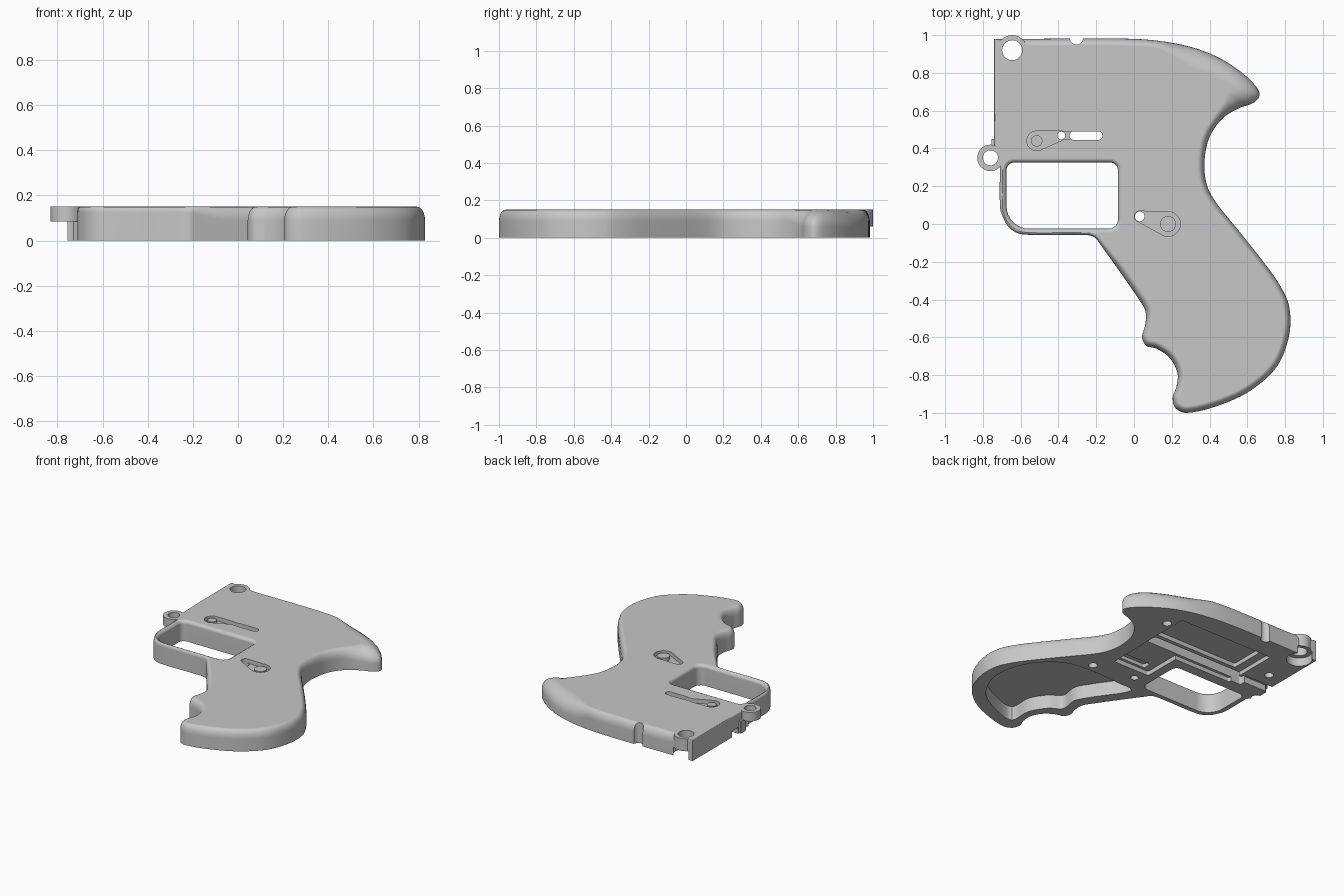
import bpy
import bmesh
import math
from mathutils import Vector
from mathutils.geometry import convex_hull_2d

default_cube = bpy.data.objects.get("Cube")
if default_cube:
    bpy.data.objects.remove(default_cube, do_unlink=True)

HEIGHT = .15
BELOW, ABOVE = -.1, .3

# One plain grey for the whole moulding
grey = bpy.data.materials.new("plain grey")
grey.use_nodes = True
colour = (.57, .57, .57, 1)
grey.diffuse_color = colour
grey.node_tree.nodes["Principled BSDF"].inputs["Base Color"].default_value = colour


def ramp(value, start, end):
    """Smooth step from zero to one."""
    t = max(0, min(1, (value - start) / (end - start)))
    return t * t * (3 - 2 * t)


def smooth(points, closed=False, steps=6):
    """Dense smooth path through a few points."""
    pts = [Vector(p) for p in points]
    count = len(pts)

    def tangent(i):
        if closed:
            before, after = pts[i - 1], pts[(i + 1) % count]
        else:
            before, after = pts[max(i - 1, 0)], pts[min(i + 1, count - 1)]
        here = pts[i]
        return (after - before) / ((after - here).length + (here - before).length)

    path = []
    for i in range(count if closed else count - 1):
        j = (i + 1) % count
        a, b = pts[i], pts[j]
        length = (b - a).length
        ta, tb = tangent(i) * length, tangent(j) * length
        for s in range(steps):
            t = s / steps
            blend = t * t * (3 - 2 * t)
            path.append(a.lerp(b, blend) + ta * (t * (1 - t) ** 2) - tb * (t * t * (1 - t)))
    if not closed:
        path.append(pts[-1])
    return path


def hull(circles, sides=32):
    """Outline wrapped tightly around a few circles given as x, y, radius."""
    points = []
    for x, y, radius in circles:
        for k in range(sides):
            angle = math.tau * k / sides
            points.append(Vector((x + radius * math.cos(angle), y + radius * math.sin(angle))))
    return [points[i] for i in convex_hull_2d(points)]


def rectangle(left, right, front, back, r=.015):
    """Outline of a rectangle with slightly rounded corners."""
    return hull([(x, y, r) for x in (left + r, right - r) for y in (front + r, back - r)])


def outward_normals(outline):
    area = sum(p.cross(outline[i - 1]) for i, p in enumerate(outline))
    turn = -1 if area > 0 else 1
    normals = []
    for i, _ in enumerate(outline):
        along = (outline[(i + 1) % len(outline)] - outline[i - 1]).normalized()
        normals.append(Vector((along.y, -along.x)) * turn)
    return normals


def loft(name, rings):
    """Closed solid through a stack of rings of 3D points."""
    bm = bmesh.new()
    layers = [[bm.verts.new(p) for p in ring] for ring in rings]
    count = len(layers[0])
    for low, high in zip(layers, layers[1:]):
        for i in range(count):
            j = (i + 1) % count
            bm.faces.new((low[i], low[j], high[j], high[i]))
    bm.faces.new(layers[0])
    bm.faces.new(layers[-1])
    bmesh.ops.recalc_face_normals(bm, faces=bm.faces)
    mesh = bpy.data.meshes.new(name)
    bm.to_mesh(mesh)
    bm.free()
    mesh.materials.append(grey)
    obj = bpy.data.objects.new(name, mesh)
    bpy.context.collection.objects.link(obj)
    return obj


def prism(name, outline, bottom, top):
    return loft(name, [[(p.x, p.y, z) for p in outline] for z in (bottom, top)])


def finish(obj):
    """Smooth shading that keeps the hard edges."""
    bpy.ops.object.select_all(action="DESELECT")
    obj.select_set(True)
    bpy.context.view_layer.objects.active = obj
    bpy.ops.object.shade_smooth_by_angle(angle=math.radians(32))
    weighted = obj.modifiers.new("Weighted normals", "WEIGHTED_NORMAL")
    weighted.keep_sharp = True


def rounding(p, n):
    """Inward shift and drop of the rounded upper edge at an outline point."""
    if p.y < .4:
        width = .014 + .022 * ramp(p.x, -.25, -.05)
    else:
        tail = .07 * ramp(p.x, .1, .35) * ramp(p.y, .7, .82)
        width = .004 + .034 * ramp(p.x, -.72, -.55) + tail
    tip = ramp(p.x, .42, .6) if p.y > .5 else 0
    shift = (-n * width).lerp((Vector((.45, .73)) - p) * .7, tip)
    drop = min(width * 1.7, .1)
    return shift, drop + (.09 - drop) * tip


# Housing outline: flat front end, guard, finger grooves, back strap, tail
outline = [Vector((-.74, .98)), Vector((-.74, .6)), Vector((-.74, .34))]
outline += smooth([
    (-.71, .3), (-.71, .1), (-.7, .05), (-.66, -.02), (-.59, -.055),
    (-.26, -.058), (-.21, -.07), (-.17, -.12), (.02, -.39), (.06, -.46),
    (.06, -.53), (.043, -.6), (.065, -.645), (.12, -.66), (.19, -.71),
    (.23, -.79), (.225, -.86), (.205, -.92), (.22, -.975), (.28, -1),
    (.45, -.96), (.62, -.88), (.76, -.75), (.823, -.58), (.82, -.43),
    (.77, -.32), (.7, -.22), (.55, -.03), (.43, .12), (.385, .21),
    (.373, .33), (.4, .46), (.47, .56), (.56, .615), (.63, .64),
    (.665, .68), (.645, .73), (.56, .81), (.43, .89), (.25, .95),
    (0, .98), (-.6, .98)])
edges = [rounding(p, n) for p, n in zip(outline, outward_normals(outline))]
rings = [[(p.x, p.y, 0) for p in outline]]
SEGMENTS = 6
for k in range(SEGMENTS + 1):
    angle = math.pi / 2 * k / SEGMENTS
    ring = []
    for p, (shift, drop) in zip(outline, edges):
        q = p + shift * (1 - math.cos(angle))
        ring.append((q.x, q.y, HEIGHT - drop * (1 - math.sin(angle))))
    rings.append(ring)
housing = loft("housing_half", rings)


def surface(mesh):
    return sum(face.area for face in mesh.polygons)


def combine(tool, operation="DIFFERENCE"):
    """Bake one boolean, taking the first solver that keeps the housing whole."""
    before = surface(housing.data)
    mod = housing.modifiers.new(tool.name, "BOOLEAN")
    mod.operation = operation
    mod.object = tool
    for solver in ("EXACT", "MANIFOLD", "FLOAT"):
        mod.solver = solver
        bpy.context.view_layer.update()
        depsgraph = bpy.context.evaluated_depsgraph_get()
        baked = bpy.data.meshes.new_from_object(housing.evaluated_get(depsgraph))
        if .8 < surface(baked) / before < 1.25:
            housing.data = baked
            break
    housing.modifiers.clear()
    bpy.data.objects.remove(tool, do_unlink=True)


def cut(name, shape, bottom=BELOW, top=ABOVE):
    combine(prism(name, shape, bottom, top))


# Mounting lugs at the front
cut("lug_undercut", hull([(-.645, .92, .085)]), BELOW, .06)
combine(prism("upper_lug", hull([(-.645, .92, .08)]), .06, HEIGHT), "UNION")
combine(prism("lower_lug", hull([(-.76, .35, .07)]), .085, HEIGHT), "UNION")
combine(prism("front_nub", rectangle(-.755, -.7, .36, .45, .004), 0, .09), "UNION")
cut("upper_lug_hole", hull([(-.645, .92, .053)]))
cut("lower_lug_hole", hull([(-.76, .35, .04)]))
cut("top_notch", hull([(-.305, .985, .035)]))

# Guard window with a softened upper rim
window = hull([(-.555, .095, .12), (-.135, .025, .05), (-.125, .285, .04), (-.635, .285, .04)])
flare = outward_normals(window)
levels = [(0, BELOW), (0, .125), (.003, .135), (.01, .144), (.022, HEIGHT), (.024, .2)]
combine(loft("guard_window", [[(*(p + n * grow), z) for p, n in zip(window, flare)]
                              for grow, z in levels]))

# Lever pockets with their openings
cut("front_lever_pocket", hull([(-.515, .44, .052), (-.385, .468, .024)]), .12)
cut("rear_lever_pocket", hull([(.18, 0, .065), (.03, .04, .028)]), .12)
cut("lever_bridge", rectangle(-.395, -.3, .449, .487, .004), .122)
cut("long_slot", hull([(-.318, .468, .023), (-.19, .468, .023)]))
cut("front_lever_hole", hull([(-.385, .468, .021)]))
cut("rear_lever_hole", hull([(.03, .04, .026)]))

# Hollows on the open underside
grip_hollow = smooth([
    (-.06, -.1), (.08, -.08), (.3, -.07), (.5, -.1), (.65, -.22), (.73, -.38),
    (.74, -.56), (.63, -.76), (.42, -.88), (.29, -.9), (.28, -.75),
    (.21, -.63), (.13, -.57), (.14, -.44), (.08, -.33)], closed=True)
cut("grip_hollow", grip_hollow, BELOW, .1)
cut("shallow_recess", rectangle(-.48, .275, .4, .82), BELOW, .03)
cut("rear_shallow_recess", rectangle(-.02, .27, .12, .42), BELOW, .032)
cut("body_recess", rectangle(-.42, .25, .53, .8), BELOW, .06)
cut("slide_channel", rectangle(-.56, .24, .42, .5), BELOW, .095)
cut("rear_recess", rectangle(.03, .26, .14, .2), BELOW, .058)
cut("front_channel", rectangle(-.8, -.5, .46, .53), BELOW, .045)
for x, y in [(.325, .725), (.345, -.01), (-.625, .635)]:
    cut("screw_hole", hull([(x, y, .03)]), BELOW, .08)
finish(housing)

# Pivot pins standing in the lever pockets
finish(prism("front_pivot_pin", hull([(-.515, .44, .03)]), .11, .145))
finish(prism("rear_pivot_pin", hull([(.18, 0, .042)]), .11, .145))
